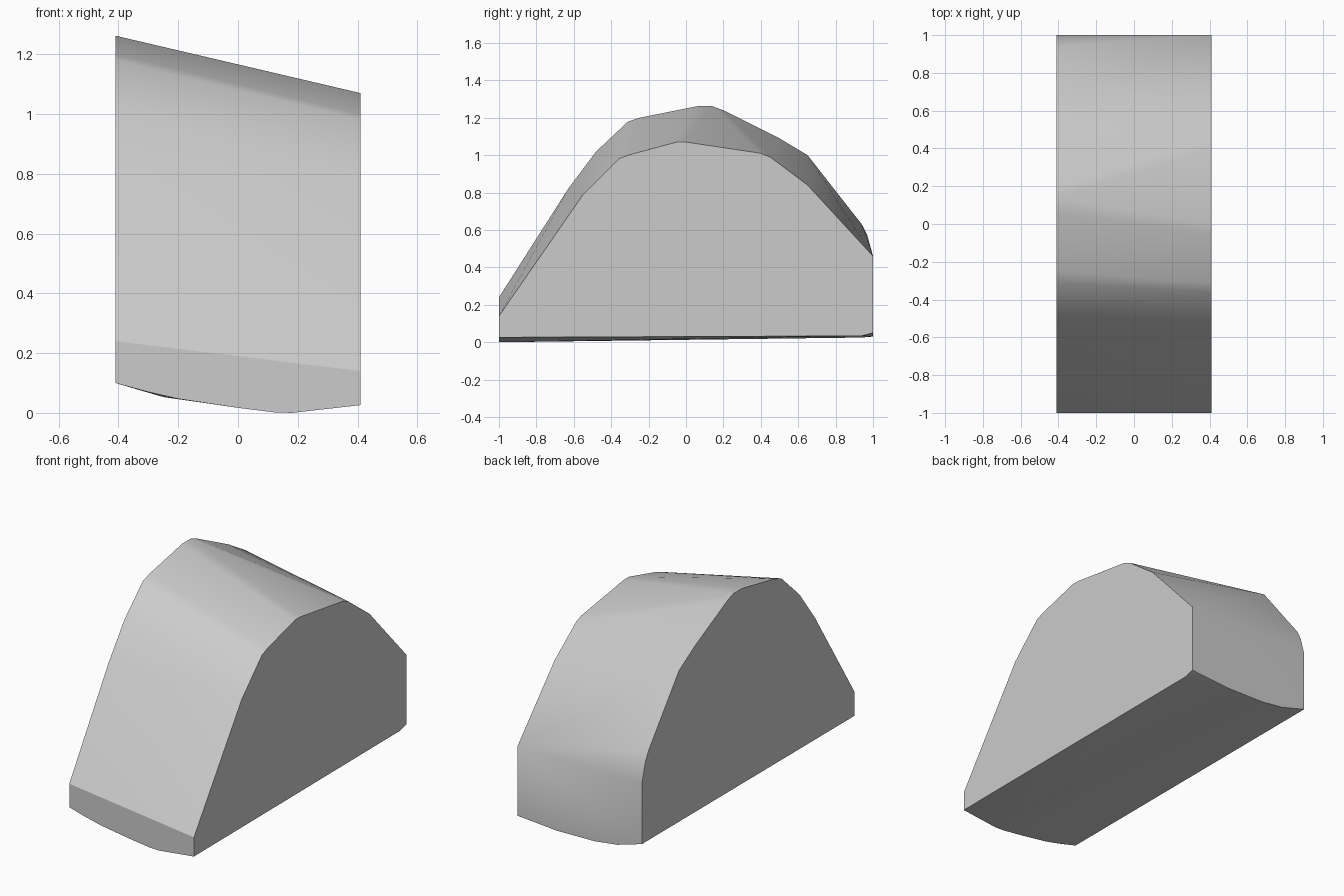
import bpy, bmesh

if "Cube" in bpy.data.objects:
    bpy.data.objects.remove(bpy.data.objects["Cube"])

W = 0.41
# side outlines (y, z), front to back
left = [(-1, .24), (-.63, .82), (-.48, 1.02), (-.31, 1.18), (-.25, 1.20), (.06, 1.262),
        (.14, 1.262), (.2, 1.24), (.5, 1.09), (.65, 1.0), (.94, .63), (.97, .57), (1, .46)]
right = [(-1, .14), (-.55, .79), (-.36, .98), (-.31, 1.0), (-.05, 1.07), (.0, 1.07),
         (.4, 1.01), (.45, .99), (.65, .84), (1, .46)]
# underside outlines (x, z) at the front, near the back and at the back
front_base = [(-W, .10), (-.3, .07), (-.2, .047), (.0, .017), (.12, .002), (.18, 0), (W, .026)]
near_back_base = [(.15, .025), (W, .034)]
back_base = [(-W, .10), (-.25, .053), (-.1, .034), (.15, .03), (W, .05)]

points = [(-W, y, z) for y, z in left] + [(W, y, z) for y, z in right]
for y, base in ((-1, front_base), (.94, near_back_base), (1, back_base)):
    points += [(x, y, z) for x, z in base]

# wrap the outlines in a faceted convex skin
bm = bmesh.new()
for p in points:
    bm.verts.new(p)
hull = bmesh.ops.convex_hull(bm, input=bm.verts[:])
loose = [v for v in bm.verts if not v.link_faces]
bmesh.ops.delete(bm, geom=loose, context='VERTS')
bmesh.ops.dissolve_limit(bm, angle_limit=.005, verts=bm.verts[:], edges=bm.edges[:])
bmesh.ops.recalc_face_normals(bm, faces=bm.faces[:])
mesh = bpy.data.meshes.new("rounded_wedge_block")
bm.to_mesh(mesh)
bm.free()
block = bpy.data.objects.new("rounded_wedge_block", mesh)
bpy.context.collection.objects.link(block)

# soft shading over the curved skin, crisp side edges
bpy.context.view_layer.objects.active = block
block.select_set(True)
bpy.ops.object.shade_smooth_by_angle(angle=.5)
